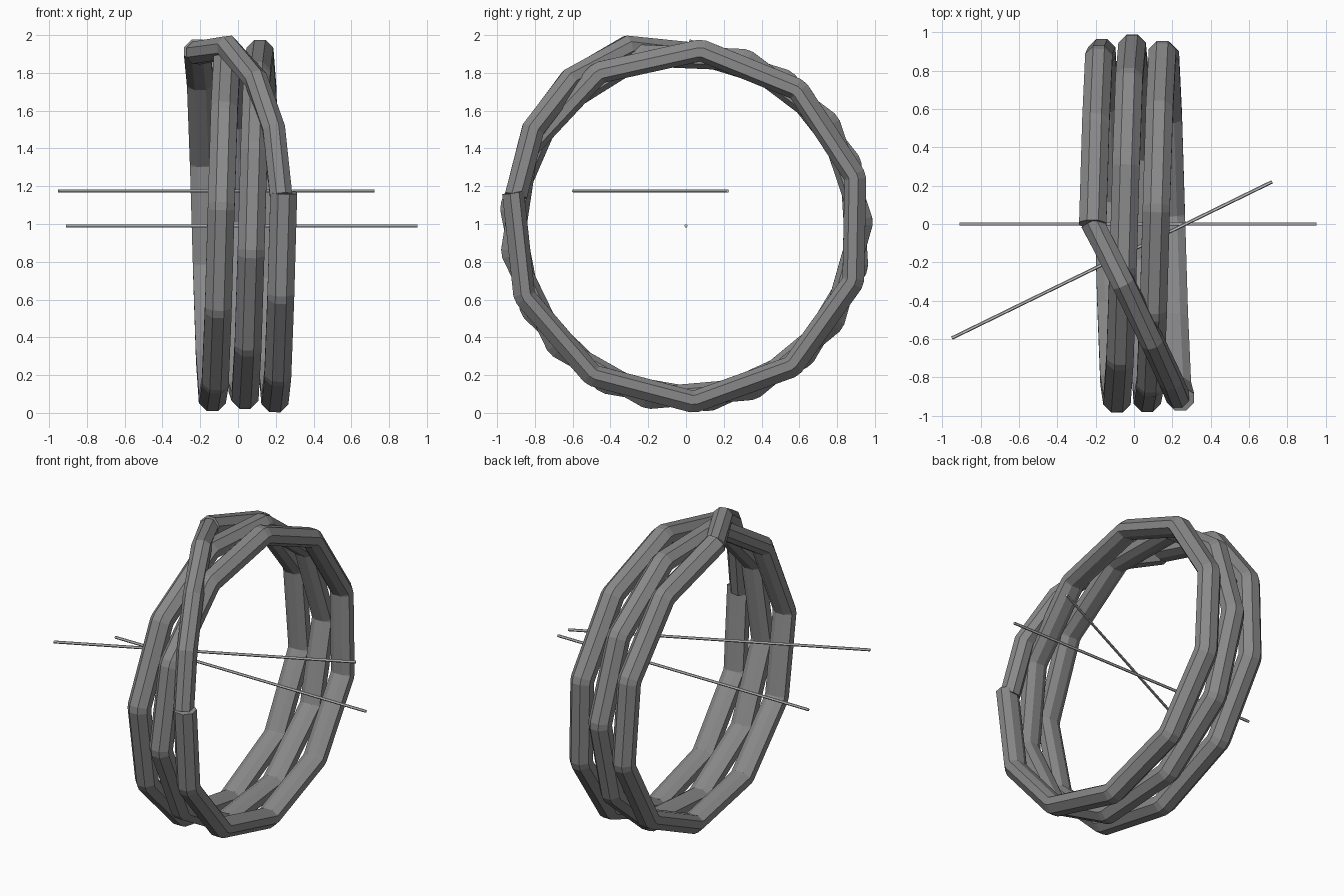
import bpy, bmesh
from math import sin, cos, pi, radians
from mathutils import Vector

if "Cube" in bpy.data.objects:
    bpy.data.objects.remove(bpy.data.objects["Cube"])

AXIS_Z = 0.99


def sweep(name, pts, radius, sides=8, chamfer=0.0, inner=1.0):
    """Flat-shaded capped tube with mitred corners along a polyline.
    inner < 1 flattens the side that faces the coil axis."""
    pts = [Vector(p) for p in pts]
    if chamfer:
        path = [pts[0]]
        for a, b, c in zip(pts, pts[1:], pts[2:]):
            path += [b + (a - b).normalized() * chamfer,
                     b + (c - b).normalized() * chamfer]
        pts = path + [pts[-1]]
    bm = bmesh.new()
    rings = []
    for i, p in enumerate(pts):
        before = (p - pts[i - 1]).normalized() if i else None
        after = (pts[i + 1] - p).normalized() if i < len(pts) - 1 else None
        if before is None:
            before = after
        if after is None:
            after = before
        tangent = (before + after).normalized()
        ref = Vector((1, 0, 0)) if abs(tangent.x) < 0.85 else Vector((0, 0, 1))
        u = (ref - tangent * ref.dot(tangent)).normalized()
        v = tangent.cross(u)
        bend = after - before
        stretch = 1 / max(0.5, before.dot(tangent)) - 1
        outward = Vector((0, p.y, p.z - AXIS_Z)).normalized()
        ring = []
        for k in range(sides):
            ang = 2 * pi * (k + 0.5) / sides
            off = (u * cos(ang) + v * sin(ang)) * radius
            if bend.length > 1e-5:
                n = bend.normalized()
                off += n * off.dot(n) * stretch
            depth = off.dot(outward)
            if depth < 0:
                off += outward * depth * (inner - 1)
            ring.append(bm.verts.new(p + off))
        rings.append(ring)
    for r, s in zip(rings, rings[1:]):
        for k in range(sides):
            j = (k + 1) % sides
            bm.faces.new((r[k], r[j], s[j], s[k]))
    bm.faces.new(rings[0][::-1])
    bm.faces.new(rings[-1])
    bmesh.ops.recalc_face_normals(bm, faces=bm.faces)
    mesh = bpy.data.meshes.new(name)
    bm.to_mesh(mesh)
    bm.free()
    obj = bpy.data.objects.new(name, mesh)
    bpy.context.collection.objects.link(obj)
    return obj


# Dark grey for the coil
dark = bpy.data.materials.new("dark_grey")
dark.diffuse_color = (0.25, 0.25, 0.25, 1)
dark.use_nodes = True
dark.node_tree.nodes["Principled BSDF"].inputs["Base Color"].default_value = dark.diffuse_color

# Coil: low-poly helix around the x axis, starting at the top and running back
SEGMENTS, TOTAL, RADIUS, PITCH = 29, 1001, 0.919, 0.1645
path = []
for i in range(SEGMENTS + 1):
    deg = TOTAL * i / SEGMENTS
    a = radians(deg)
    path.append((-0.215 + PITCH * deg / 360, RADIUS * sin(a), AXIS_Z + RADIUS * cos(a)))
coil = sweep("coil", path, 0.077, chamfer=0.012, inner=0.6)

# Strand crossing over the coil from its last end back to its first
strand = sweep("crossing_strand",
               [(-0.22, 0.01, 1.905), (-0.055, -0.31, 1.935), (0.095, -0.61, 1.765),
                (0.19, -0.81, 1.5), (0.228, -0.9, 1.15)], 0.064)
for part in (coil, strand):
    part.data.materials.append(dark)

# Two thin rods through the middle
sweep("axis_rod", [(-0.91, 0, 0.99), (0.95, 0, 0.99)], 0.009, sides=6)
sweep("slanted_rod", [(-0.95, -0.595, 1.175), (0.72, 0.22, 1.175)], 0.009, sides=6)
